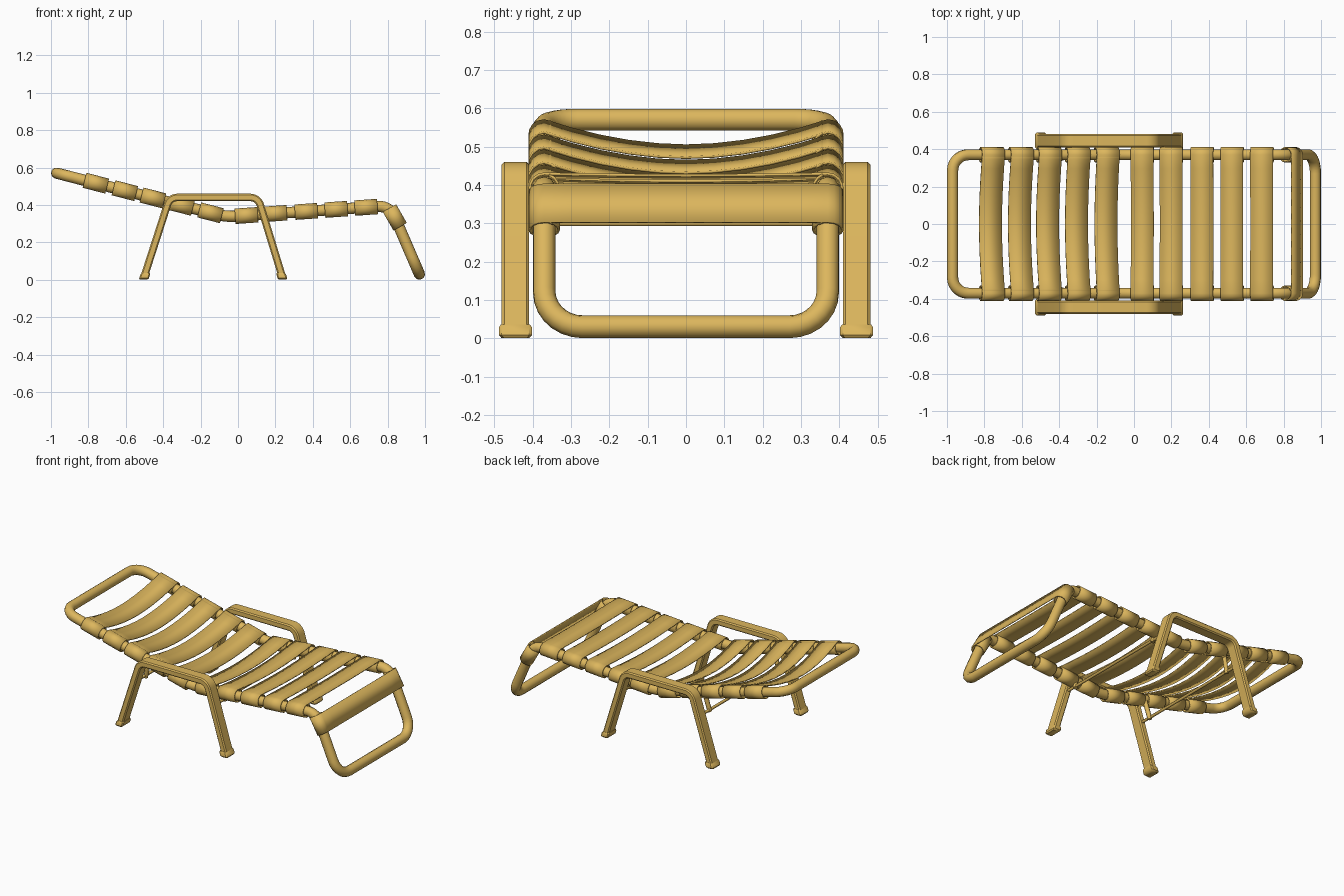
import bpy, bmesh, math
from mathutils import Vector as V

if "Cube" in bpy.data.objects:
    bpy.data.objects.remove(bpy.data.objects["Cube"])

mat = bpy.data.materials.new("warm_tan")
mat.diffuse_color = (0.72, 0.47, 0.11, 1)
mat.use_nodes = True
mat.node_tree.nodes["Principled BSDF"].inputs["Base Color"].default_value = mat.diffuse_color


def fillet(pts, radii, closed=False, n=7):
    """Replace polyline corners by circular arcs."""
    out, count = [], len(pts)
    for i, (p, r) in enumerate(zip(pts, radii)):
        p = V(p)
        if r == 0 or (not closed and i in (0, count - 1)):
            out.append(p)
            continue
        a = (V(pts[i - 1]) - p).normalized()
        b = (V(pts[(i + 1) % count]) - p).normalized()
        half = a.angle(b) / 2
        mid = (a + b).normalized()
        c = p + mid * (r / math.sin(half))
        t = r / math.tan(half)
        u, w = (p + a * t - c).normalized(), (p + b * t - c).normalized()
        out += [c + u.slerp(w, k / n) * r for k in range(n + 1)]
    return out


def finish(name, bm, smooth=True):
    bmesh.ops.recalc_face_normals(bm, faces=bm.faces)
    me = bpy.data.meshes.new(name)
    bm.to_mesh(me)
    bm.free()
    ob = bpy.data.objects.new(name, me)
    bpy.context.collection.objects.link(ob)
    me.materials.append(mat)
    if smooth:
        bpy.context.view_layer.objects.active = ob
        ob.select_set(True)
        bpy.ops.object.shade_smooth_by_angle(angle=math.radians(35))
        ob.select_set(False)
    return ob


def loft(name, rings, closed=False, cap=True):
    """Skin a list of closed rings."""
    bm = bmesh.new()
    vs = [[bm.verts.new(p) for p in r] for r in rings]
    m = len(vs[0])
    for i in range(len(vs) if closed else len(vs) - 1):
        a, b = vs[i], vs[(i + 1) % len(vs)]
        for j in range(m):
            k = (j + 1) % m
            bm.faces.new((a[j], a[k], b[k], b[j]))
    if cap and not closed:
        bm.faces.new(vs[0])
        bm.faces.new(vs[-1])
    return finish(name, bm)


def tube(name, pts, r, closed=False, sides=16):
    cu = bpy.data.curves.new(name, 'CURVE')
    cu.dimensions = '3D'
    cu.bevel_depth, cu.bevel_resolution, cu.use_fill_caps = r, sides // 4 - 1, True
    sp = cu.splines.new('POLY')
    sp.points.add(len(pts) - 1)
    for q, p in zip(sp.points, pts):
        q.co = (*p, 1)
    sp.use_cyclic_u = closed
    sp.use_smooth = True
    cu.materials.append(mat)
    ob = bpy.data.objects.new(name, cu)
    bpy.context.collection.objects.link(ob)
    return ob


# Tubular frame: one closed loop bent at seat and knee
Y = 0.37
side = [(-0.97, 0.57), (-0.064, 0.336), (0.812, 0.396), (0.97, 0.03)]
rad = [0.085, 0.35, 0.09, 0.1]
loop = [(x, -Y, z) for x, z in side] + [(x, Y, z) for x, z in reversed(side)]
tube("frame", fillet(loop, rad + rad[::-1], True), 0.03, True)


def strap(name, centre, tangent, width, sag):
    """Sheet wrapped round both rails and sagging between them."""
    t = V((tangent[0], 0, tangent[1])).normalized()
    nrm = V((-t.z, 0, t.x))
    c = V((centre[0], 0, centre[1]))
    r = 0.038
    half = [(Y + r * math.cos(a), r * math.sin(a))
            for a in (math.radians(110 + 340 * k / 14) for k in range(15))]
    sheet = []
    for k in range(1, 10):
        y = Y * (1 - k / 5)
        sheet.append((y, r - sag * (1 - abs(y / Y) ** 1.9)))
    prof = half + sheet + [(-y, h) for y, h in reversed(half)]
    bm = bmesh.new()
    rows = [[bm.verts.new(c + t * s * width / 2 + nrm * h + V((0, y, 0)))
             for y, h in prof] for s in (-1, 1)]
    for i in range(len(prof) - 1):
        bm.faces.new((rows[0][i], rows[0][i + 1], rows[1][i + 1], rows[1][i]))
    ob = finish(name, bm)
    mod = ob.modifiers.new("thickness", 'SOLIDIFY')
    mod.thickness, mod.offset = 0.007, 0


# Back straps
for i, (x, sag) in enumerate(zip((-0.76, -0.605, -0.455, -0.302, -0.147),
                                 (0.068, 0.068, 0.066, 0.06, 0.05))):
    strap(f"back_strap_{i+1}", (x, 0.57 - 0.2583 * (x + 0.97)), (1, -0.2583), 0.125, sag)
# Seat straps
for i, (x, sag) in enumerate(zip((0.045, 0.2, 0.365, 0.525, 0.685),
                                 (0.032, 0.022, 0.014, 0.008, 0.004))):
    strap(f"seat_strap_{i+1}", (x, 0.34 + 0.0685 * x), (1, 0.0685), 0.122, sag)
# Knee strap
strap("knee_strap", (0.838, 0.333), (0.5, -0.87), 0.115, 0)


def section(w, h, b):
    """Chamfered rectangle as (y, normal) offsets."""
    return [(w, h - b), (w - b, h), (b - w, h), (-w, h - b),
            (-w, b - h), (b - w, -h), (w - b, -h), (w, b - h)]


# Armrests with splayed legs and foot caps
arm = fillet([(-0.503, 0, 0.012), (-0.365, 0, 0.44), (0.107, 0, 0.44), (0.238, 0, 0.012)],
             [0, 0.055, 0.055, 0])
for tag, s in (("front", -1), ("rear", 1)):
    rings = []
    for i, p in enumerate(arm):
        t = (arm[min(i + 1, len(arm) - 1)] - arm[max(i - 1, 0)]).normalized()
        n = V((-t.z, 0, t.x))
        rings.append([p + n * h + V((0, s * 0.445 + y, 0))
                      for y, h in section(0.036, 0.02, 0.007)])
    loft(f"{tag}_armrest_legs", rings)
    for side_tag, x, lean in (("head", -0.5, 0.012), ("foot", 0.235, -0.01)):
        caps = [(0, 0.036, 0.019), (0.008, 0.043, 0.026),
                (0.028, 0.043, 0.026), (0.036, 0.038, 0.022)]
        loft(f"{tag}_{side_tag}_foot_cap",
             [[V((x + lean * (z - 0.015) / 0.036 + h, s * 0.445 + y, z))
               for y, h in section(w, d, 0.007)] for z, w, d in caps])

# Cross rods between the legs, with short hangers up to the rails
for tag, x, top in (("head", -0.41, (-0.378, 0.41)), ("foot", 0.15, (0.142, 0.345))):
    tube(f"{tag}_cross_rod", [(x, -0.43, 0.3), (x, 0.43, 0.3)], 0.009, sides=8)
    for end, s in (("front", -1), ("rear", 1)):
        tube(f"{tag}_{end}_hanger", [(x, s * 0.345, 0.288), (top[0], s * 0.355, top[1])],
             0.014, sides=8)
